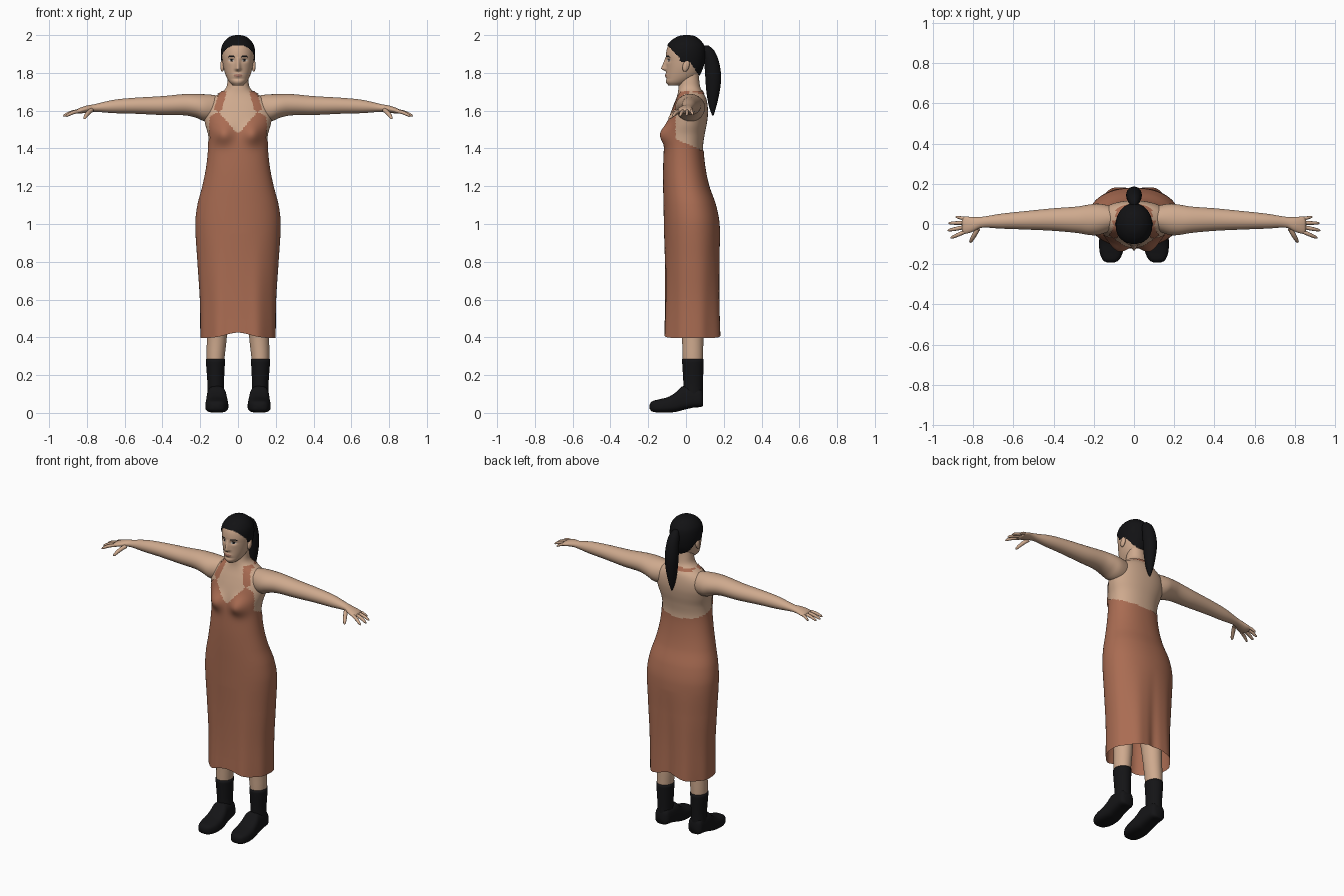
import bpy, bmesh, math
from mathutils import Vector

if "Cube" in bpy.data.objects:
    bpy.data.objects.remove(bpy.data.objects["Cube"])


def material(name, rgb):
    m = bpy.data.materials.new(name)
    m.diffuse_color = (*rgb, 1)
    m.use_nodes = True
    m.node_tree.nodes["Principled BSDF"].inputs["Base Color"].default_value = m.diffuse_color
    return m


SKIN = material("skin", (0.62, 0.40, 0.27))
DRESS = material("terracotta_cloth", (0.40, 0.15, 0.085))
HAIR = material("black_hair", (0.006, 0.006, 0.007))
LEATHER = material("black_leather", (0.007, 0.007, 0.008))
LIPS = material("lips", (0.38, 0.18, 0.13))
EYE = material("eye_white", (0.55, 0.50, 0.45))


def interp(table, t):
    """Smooth interpolation of the rows of a table keyed on its first column."""
    n = len(table)
    i = max(k for k in range(n - 1) if k == 0 or table[k][0] <= t)
    a, b = table[i], table[i + 1]
    h = b[0] - a[0]
    u = (t - a[0]) / h
    p, q = table[max(i - 1, 0)], table[min(i + 2, n - 1)]
    out = []
    for k in range(1, len(a)):
        m0 = (b[k] - p[k]) / (b[0] - p[0]) * h
        m1 = (q[k] - a[k]) / (q[0] - a[0]) * h
        out.append((2*u**3 - 3*u**2 + 1) * a[k] + (u**3 - 2*u**2 + u) * m0
                   + (3*u**2 - 2*u**3) * b[k] + (u**3 - u**2) * m1)
    return out


def finish(name, bm, mats, mirror=False):
    bmesh.ops.recalc_face_normals(bm, faces=bm.faces)
    me = bpy.data.meshes.new(name)
    for f in bm.faces:
        f.smooth = True
    bm.to_mesh(me)
    bm.free()
    for m in mats:
        me.materials.append(m)
    ob = bpy.data.objects.new(name, me)
    bpy.context.collection.objects.link(ob)
    if mirror:
        ob.modifiers.new("mirror", 'MIRROR')
    return ob


def loft(name, axis, table, rows, segs, mats, t0=None, t1=None, power=1.0, warp=None,
         offset=0.0, keep=None, paint=None, caps=True, mirror=False):
    """Rings along an axis; rows are (t, centre, radius, low, high)."""
    bm = bmesh.new()
    t0 = table[0][0] if t0 is None else t0
    t1 = table[-1][0] if t1 is None else t1
    rings = []
    for r in range(rows + 1):
        t = t0 + (t1 - t0) * r / rows
        c, rad, lo, hi = interp(table, t)
        ring = []
        for s in range(segs):
            a = 2 * math.pi * s / segs
            ca, sa = math.cos(a), math.sin(a)
            u = c + rad * math.copysign(abs(ca) ** power, ca)
            v = (lo + hi) / 2 + (hi - lo) / 2 * math.copysign(abs(sa) ** power, sa)
            co = {'x': Vector((t, u, v)), 'y': Vector((u, t, v)), 'z': Vector((u, v, t))}[axis]
            if warp:
                warp(co)
            ring.append(bm.verts.new(co))
        rings.append(ring)
    for p, q in zip(rings, rings[1:]):
        for s in range(segs):
            bm.faces.new((p[s], p[(s + 1) % segs], q[(s + 1) % segs], q[s]))
    if caps:
        bm.faces.new(rings[0])
        bm.faces.new(rings[-1])
    bmesh.ops.recalc_face_normals(bm, faces=bm.faces)
    bm.normal_update()
    if offset:
        moves = [(v, v.normal * offset) for v in bm.verts]
        for v, d in moves:
            v.co += d
    if paint:
        for f in bm.faces:
            f.material_index = paint(f.calc_center_median())
    if keep:
        drop = [f for f in bm.faces if not keep(f.calc_center_median())]
        bmesh.ops.delete(bm, geom=drop, context='FACES')
    return finish(name, bm, mats, mirror)


def gauss(*d):
    return math.exp(-sum(k * k for k in d))


# Torso, neck and dress share one silhouette
BODY = [(.395, 0, .195, -.120, .190), (.6, 0, .198, -.112, .182), (.8, 0, .211, -.110, .178),
        (1.0, 0, .222, -.113, .174), (1.1, 0, .211, -.115, .155), (1.2, 0, .185, -.117, .120),
        (1.3, 0, .165, -.117, .099), (1.4, 0, .155, -.113, .090), (1.47, 0, .158, -.108, .098),
        (1.53, 0, .174, -.098, .110), (1.58, 0, .182, -.084, .116), (1.63, 0, .172, -.066, .114),
        (1.67, 0, .135, -.050, .105), (1.695, 0, .090, -.043, .090), (1.72, 0, .064, -.040, .077),
        (1.76, 0, .055, -.035, .070), (1.82, 0, .050, -.030, .065)]


def body_shape(co):
    if co.y < 0:                                   # bust
        co.y -= .036 * gauss((abs(co.x) - .078) / .048, (co.z - 1.475) / .05)
    if co.z < .95:                                 # soft skirt folds
        k = (.95 - co.z) / .55
        valley = gauss(co.x / .035)
        co.y += k * valley * (.014 if co.y < 0 else -.03)
        ripple = .005 * k * math.sin(9 * math.atan2(co.y - .03, abs(co.x)))
        co.x *= 1 + ripple
        co.y += ripple
        co.z += .03 * gauss(co.x / .09) * max(0, 1 - (co.z - .395) / .1)


def dress_area(c):
    ax = abs(c.x)
    if c.z > 1.6:                                  # halter straps and neck band
        strap = c.y < .02 and c.z < 1.705 and abs(ax - (.108 - (c.z - 1.6) * .28)) < .02
        return strap or (c.y >= .02 and 1.688 < c.z < 1.706 and ax < .09)
    if c.y > -.055:                                # low back and sides
        return c.z < 1.385 + (.1 - c.y) * .42
    return c.z < (1.475 + ax * 1.15 if ax < .105 else 1.596 - (ax - .105) * .7)


loft("torso_and_neck", 'z', BODY, 60, 96, [SKIN], t0=1.25, power=.92, warp=body_shape)
loft("halter_dress", 'z', BODY, 190, 128, [DRESS], power=.92, warp=body_shape,
     offset=.004, keep=lambda c: c.z < 1.72 and dress_area(c), caps=False)

# Head with modelled nose, sockets and lips
HEAD = [(1.732, 0, .026, -.092, -.02), (1.75, 0, .045, -.106, .02), (1.78, 0, .062, -.106, .06),
        (1.82, 0, .075, -.105, .082), (1.86, 0, .082, -.106, .093), (1.90, 0, .085, -.106, .097),
        (1.94, 0, .080, -.096, .092), (1.965, 0, .066, -.076, .076), (1.98, 0, .050, -.055, .059),
        (1.990, 0, .032, -.033, .041), (1.995, 0, .006, -.006, .015)]


def face_shape(co):
    if co.y > -.03:
        return
    up = (1.885 - co.z) / .063
    ridge = up if 0 < up < 1 else max(0, 1 - (up - 1) * 4) if up >= 1 else 0
    co.y -= .028 * ridge * gauss(co.x / (.008 + .006 * max(0, min(up, 1))))
    co.y += .009 * gauss((abs(co.x) - .034) / .016, (co.z - 1.868) / .011)
    co.y -= .006 * gauss(co.x / .02, (co.z - 1.786) / .009)
    co.y += .004 * gauss(co.x / .03, (co.z - 1.768) / .006)


def face_paint(c):
    if c.y > -.04:
        return 0
    ax = abs(c.x)
    dx, dz = ax - .034, c.z - 1.867
    if abs(c.z - (1.888 - abs(dx) * .15)) < .0035 and .016 < ax < .054:
        return 1                                   # brows
    if (dx / .015) ** 2 + (dz / .0065) ** 2 < 1:
        return 1 if abs(dx) < .006 or dz > .002 else 3
    if (c.x / .024) ** 2 + ((c.z - 1.786) / .008) ** 2 < 1:
        return 2                                   # lips
    return 0


def hair_area(c):
    if c.y < -.03:
        return c.z > 1.875 + (-.03 - c.y) * 1.05
    if c.y < .02:
        return c.z > 1.86
    return c.z > 1.86 - (c.y - .02) * 1.5


loft("head", 'z', HEAD, 76, 128, [SKIN, HAIR, LIPS, EYE], warp=face_shape, paint=face_paint)
loft("hair_cap", 'z', HEAD, 60, 96, [HAIR], offset=.006, keep=hair_area)

# Ponytail and its tie
loft("ponytail", 'z', [(1.575, 0, .004, .138, .146), (1.62, 0, .018, .122, .160),
     (1.70, 0, .032, .108, .178), (1.78, 0, .039, .102, .186), (1.86, 0, .037, .096, .174),
     (1.92, 0, .028, .088, .148), (1.945, 0, .012, .088, .120)], 30, 24, [HAIR])

# Ears
bm = bmesh.new()
bmesh.ops.create_uvsphere(bm, u_segments=16, v_segments=10, radius=1)
for v in bm.verts:
    v.co = Vector((v.co.x * .011 + .083, v.co.y * .018 + v.co.z * .006, v.co.z * .031 + 1.837))
finish("ears", bm, [SKIN], True)

# Arms and palms
loft("arms", 'x', [(.07, .03, .045, 1.57, 1.670), (.13, .027, .066, 1.545, 1.683),
     (.18, .023, .078, 1.545, 1.687), (.22, .021, .076, 1.562, 1.688), (.28, .021, .066, 1.575, 1.688),
     (.40, .022, .056, 1.577, 1.677), (.55, .018, .045, 1.584, 1.668), (.66, .014, .037, 1.587, 1.657),
     (.76, .008, .027, 1.594, 1.634), (.80, -.002, .036, 1.590, 1.627), (.84, -.006, .043, 1.584, 1.614),
     (.856, -.006, .036, 1.586, 1.606)], 60, 32, [SKIN], mirror=True)


def finger(name, start, end, r):
    """Tapered, slightly arched finger with a rounded tip."""
    a, b = Vector(start), Vector(end)
    rot = (b - a).to_track_quat('Z', 'Y')
    bm, prev = bmesh.new(), None
    for u, k in ((0, 1), (.3, 1), (.55, .95), (.8, .8), (.94, .6), (1, .2)):
        mid = a.lerp(b, u) + Vector((0, 0, .006 * math.sin(math.pi * u)))
        ring = [bm.verts.new(mid + rot @ Vector((math.cos(q) * r * k, math.sin(q) * r * k, 0)))
                for q in (2 * math.pi * i / 10 for i in range(10))]
        if prev:
            for i in range(10):
                bm.faces.new((prev[i], prev[(i + 1) % 10], ring[(i + 1) % 10], ring[i]))
        prev = ring
    bm.faces.new(prev)
    finish(name, bm, [SKIN], True)


finger("thumbs", (.775, -.022, 1.603), (.815, -.092, 1.557), .012)
finger("index_fingers", (.835, -.036, 1.598), (.912, -.070, 1.570), .010)
finger("middle_fingers", (.84, -.015, 1.598), (.926, -.032, 1.571), .010)
finger("ring_fingers", (.84, .006, 1.598), (.922, .004, 1.574), .0095)
finger("little_fingers", (.83, .024, 1.599), (.887, .036, 1.578), .0085)

# Legs and socks
LEG = [(.08, .118, .040, -.008, .086), (.16, .118, .040, -.010, .086), (.28, .119, .047, -.017, .090),
       (.40, .112, .053, -.022, .092), (.6, .106, .062, -.045, .095), (.95, .1, .082, -.07, .11)]
loft("legs", 'z', LEG, 24, 32, [SKIN], mirror=True)
loft("socks", 'z', LEG, 14, 32, [LEATHER], t1=.283, offset=.004, mirror=True)


# Shoes with a flat sole and narrower upper
def shoe_shape(co):
    k = max(0, co.z - .03)
    co.x = .114 + (co.x - .114) * (1 - k * 1.6)


loft("shoes", 'y', [(-.192, .115, .016, .022, .044), (-.182, .115, .038, .008, .060),
     (-.14, .113, .058, .002, .072), (-.09, .112, .062, .002, .086), (-.05, .112, .060, .006, .112),
     (-.02, .113, .058, .014, .140), (.04, .115, .054, .028, .136), (.078, .117, .048, .031, .128),
     (.09, .118, .034, .036, .105)], 40, 32, [LEATHER], power=.65, warp=shoe_shape, mirror=True)
